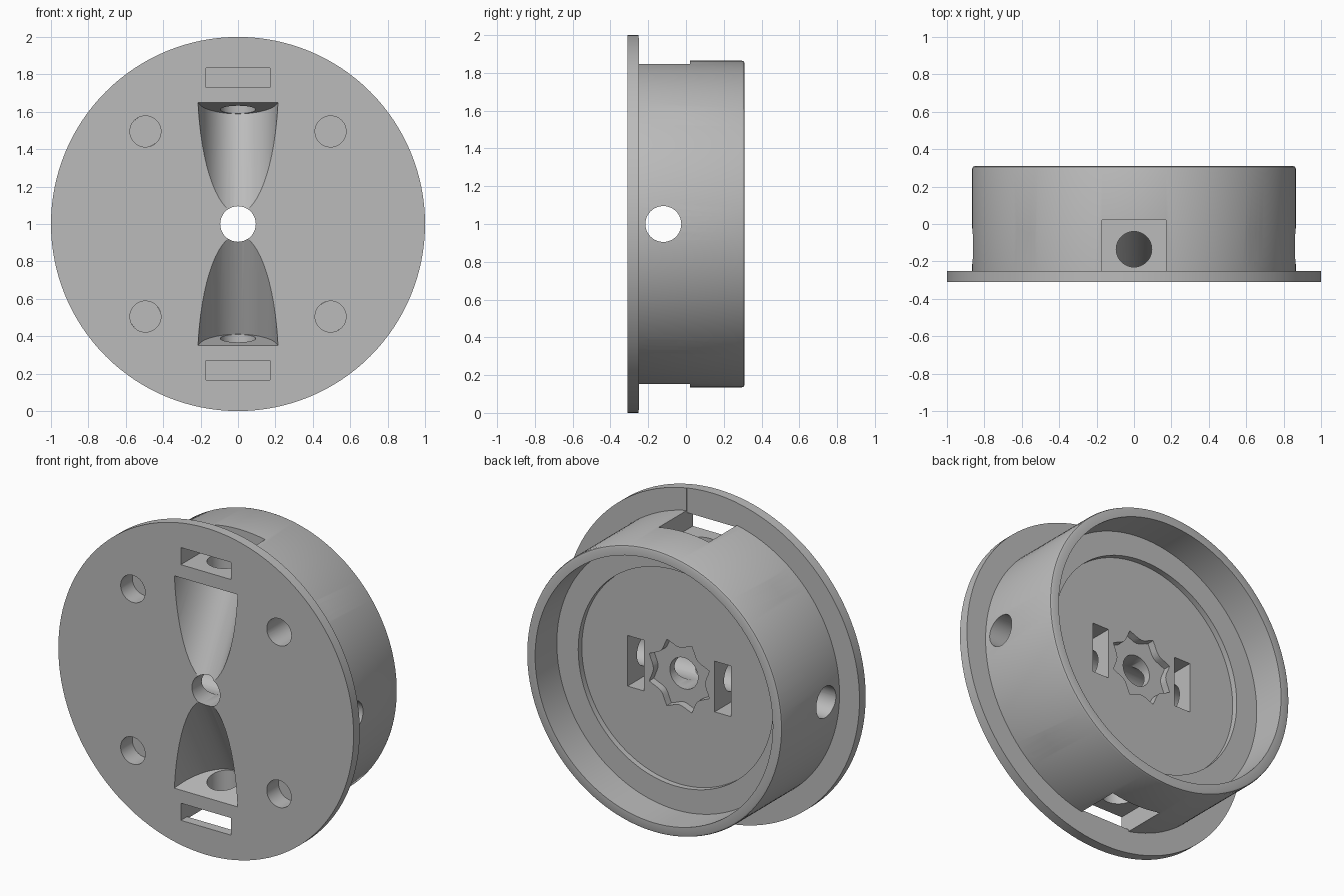
import bpy, bmesh
from math import sin, cos, pi, radians
from mathutils import Matrix

cube = bpy.data.objects.get("Cube")
if cube:
    bpy.data.objects.remove(cube)

grey = bpy.data.materials.new("plain_grey")
grey.use_nodes = True
grey.diffuse_color = (0.5, 0.5, 0.5, 1)
grey.node_tree.nodes["Principled BSDF"].inputs["Base Color"].default_value = (0.5, 0.5, 0.5, 1)


def make_object(name, bm):
    bmesh.ops.recalc_face_normals(bm, faces=bm.faces)
    mesh = bpy.data.meshes.new(name)
    bm.to_mesh(mesh)
    bm.free()
    mesh.materials.append(grey)
    obj = bpy.data.objects.new(name, mesh)
    bpy.context.collection.objects.link(obj)
    return obj


def bridge(name, ring_a, ring_b):
    """Closed solid between two matching rings of points."""
    bm = bmesh.new()
    a = [bm.verts.new(p) for p in ring_a]
    b = [bm.verts.new(p) for p in ring_b]
    bm.faces.new(a)
    bm.faces.new(b)
    for i in range(len(a)):
        j = (i + 1) % len(a)
        bm.faces.new((a[i], a[j], b[j], b[i]))
    return make_object(name, bm)


def prism(name, outline, y0, y1):
    """Outline in x, z extruded along y."""
    return bridge(name, [(x, y0, z) for x, z in outline], [(x, y1, z) for x, z in outline])


def circle(r, n=64, cx=0, cz=0, turn=0):
    return [(cx + r * cos(turn + 2 * pi * i / n), cz + r * sin(turn + 2 * pi * i / n)) for i in range(n)]


def box(name, x0, x1, y0, y1, z0, z1):
    return prism(name, [(x0, z0), (x1, z0), (x1, z1), (x0, z1)], y0, y1)


def turn(obj, angle, axis='Y'):
    obj.data.transform(Matrix.Rotation(angle, 4, axis))
    return obj


# Flanged drum with stepped rear cavity, revolved about the y axis
profile = [(0, -0.31), (1, -0.31), (1, -0.25), (0.865, -0.25), (0.865, 0.295),
           (0.861, 0.306), (0.85, 0.31), (0.805, 0.31), (0.805, 0.1),
           (0.66, 0.1), (0.66, 0.065), (0, 0.065)]
bm = bmesh.new()
verts = [bm.verts.new((r, y, 0)) for r, y in profile]
edges = [bm.edges.new(pair) for pair in zip(verts, verts[1:])]
bmesh.ops.spin(bm, geom=verts + edges, axis=(0, 1, 0), cent=(0, 0, 0), angle=2 * pi, steps=128)
bmesh.ops.remove_doubles(bm, verts=bm.verts, dist=0.0001)
body = make_object("flanged_drum", bm)

cutters = []

# Centre bore and scalloped rear socket
cutters.append(prism("centre_bore", circle(0.095), -0.5, 0.5))
star = []
for i in range(64):
    a = 2 * pi * i / 64
    r = 0.22 - 0.045 * abs(sin(4 * a))
    star.append((r * cos(a + pi / 8), r * sin(a + pi / 8)))
cutters.append(prism("scalloped_socket", star, 0.02, 0.2))

# Cross bore through both sides
cross = prism("cross_bore", circle(0.095), -1.2, 1.2)
turn(cross, pi / 2, 'Z')
cross.data.transform(Matrix.Translation((0, -0.12, 0)))
cutters.append(cross)

# Rear nut slots that meet the cross bore
for s in (-1, 1):
    cutters.append(box("rear_nut_slot", s * 0.295 - 0.055, s * 0.295 + 0.055, -0.275, 0.3, -0.155, 0.155))

# Slanted horn grooves, with nut slots and short bores beyond their ends
WIDE, DEEP, CENTRE, SLOPE, TILT, END = 0.216, 0.36, 0.75, 0.52, 0.22, 0.65
for half in (0, pi):
    low, high = [], []
    for i in range(64):
        a = 2 * pi * i / 64
        x = WIDE * cos(a)
        low.append((x, -0.31 + DEEP * sin(a) + SLOPE * (-0.05 - CENTRE), -0.05))
        d = (DEEP * sin(a) + SLOPE * (END - CENTRE)) / (1 + TILT * SLOPE)
        high.append((x, -0.31 + d, END - TILT * d))
    cutters.append(turn(bridge("horn_groove", low, high), half))
    cutters.append(turn(box("front_nut_slot", -0.17, 0.17, -0.5, 0.02, 0.73, 0.835), half))
    cutters.append(turn(box("drum_notch", -0.17, 0.17, -0.251, 0.0201, 0.7301, 1.1), half))
    bore = bridge("end_bore", [(x, y - 0.135, 0.59) for x, y in circle(0.095)],
                  [(x, y - 0.135, 0.8) for x, y in circle(0.095)])
    cutters.append(turn(bore, half))

# Four screw holes with hexagonal nut pockets opening through the drum wall
P, FLAT = 0.495, 0.147
hexagon = circle(FLAT / cos(pi / 6), 6, turn=pi)
pocket = [hexagon[1], hexagon[0], hexagon[5], (0.6, -FLAT), (0.6, FLAT)]
c, s = cos(radians(30)), sin(radians(30))
pocket = [(P + x * c - z * s, P + x * s + z * c) for x, z in pocket]
for k in range(4):
    cutters.append(turn(prism("screw_hole", circle(0.083, 48, P, P), -0.5, -0.06), k * pi / 2))
    cutters.append(turn(prism("hex_pocket", pocket, -0.197, -0.045), k * pi / 2))

# Cut every opening in turn, then drop the cutters
bpy.context.view_layer.objects.active = body
for cutter in cutters:
    cutter.hide_render = True
    mod = body.modifiers.new("cut", 'BOOLEAN')
    mod.operation = 'DIFFERENCE'
    mod.solver = 'EXACT'
    mod.object = cutter
    bpy.ops.object.modifier_apply(modifier=mod.name)
    bpy.data.objects.remove(cutter)

# Stand it on the ground and shade
body.data.transform(Matrix.Translation((0, 0, 1)))
bpy.ops.object.select_all(action='DESELECT')
body.select_set(True)
bpy.ops.object.shade_smooth_by_angle(angle=radians(30))
